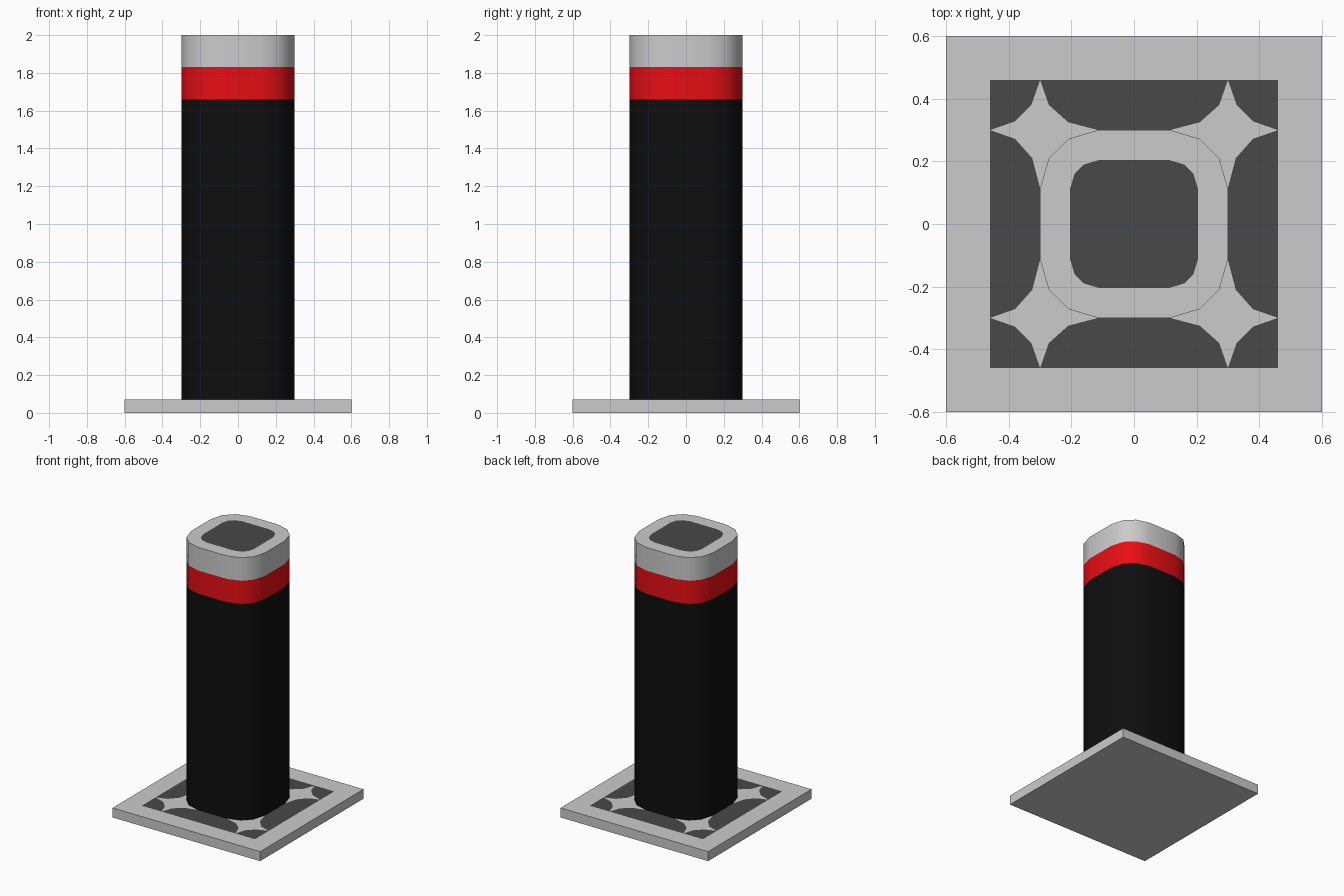
import bpy, bmesh

if "Cube" in bpy.data.objects:
    bpy.data.objects.remove(bpy.data.objects["Cube"])


def material(name, rgb):
    m = bpy.data.materials.new(name)
    m.diffuse_color = (*rgb, 1.0)
    m.use_nodes = True
    m.node_tree.nodes["Principled BSDF"].inputs["Base Color"].default_value = m.diffuse_color
    return m


def turn(points, k):
    """Rotate 2D points k quarter turns about the origin."""
    for _ in range(k):
        points = [(-y, x) for x, y in points]
    return points


def lift(points, z):
    return [(x, y, z) for x, y in points]


def build(name, polys, mats):
    """Make an object from (3D outline, material index) pairs."""
    bm = bmesh.new()
    for pts, mi in polys:
        f = bm.faces.new([bm.verts.new(p) for p in pts])
        f.material_index = mi
    bmesh.ops.remove_doubles(bm, verts=bm.verts, dist=0.0005)
    bmesh.ops.recalc_face_normals(bm, faces=bm.faces)
    me = bpy.data.meshes.new(name)
    bm.to_mesh(me)
    bm.free()
    for m in mats:
        me.materials.append(m)
    ob = bpy.data.objects.new(name, me)
    bpy.context.collection.objects.link(ob)
    return ob


grey = material("grey", (0.58, 0.58, 0.58))
dark = material("dark_grey", (0.065, 0.065, 0.065))
black = material("black", (0.0046, 0.0046, 0.0046))
red = material("red", (0.8, 0.0045, 0.007))

H = 0.07    # plate thickness
A = 0.46    # patterned square half width
B = 0.6     # plate half width
C = 0.3     # column half width

# Base plate: frame, dark corners, dark side panels and stars, per quarter
frame = [(-A, A), (-C, A), (C, A), (A, A), (B, B), (-B, B)]
corner = [(A, A), (C, A), (0.328, 0.38), (0.38, 0.328), (A, C)]
panel_half = [(0.115, C), (0.21, 0.325), (0.272, 0.38), (C, A)]
panel = [(-x, y) for x, y in reversed(panel_half)] + panel_half
star = (panel_half[::-1] + [(0.21, 0.272), (0.272, 0.21)]
        + [(y, x) for x, y in panel_half] + [(0.38, 0.328), (0.328, 0.38)])
plate = [(lift([(-B, -B), (-B, B), (B, B), (B, -B)], 0), 0)]
for k in range(4):
    for shape, mi in ((frame, 0), (corner, 1), (panel, 1), (star, 0)):
        plate.append((lift(turn(shape, k), H), mi))
    a, b = turn([(B, B), (-B, B)], k)
    plate.append(([(*a, 0), (*b, 0), (*b, H), (*a, H)], 0))
build("base_plate", plate, [grey, dark])


# Column outlines: rounded squares, four points per corner
def rounded(points):
    return [p for k in range(4) for p in turn(points, k)]


outer = rounded([(C, 0.115), (0.272, 0.21), (0.21, 0.272), (0.115, C)])
inner = rounded([(0.205, 0.11), (0.19, 0.16), (0.16, 0.19), (0.11, 0.205)])
n = len(outer)

# Column walls in three colour bands, then the rim and dark top panel
column = []
for z0, z1, mi in ((H, 1.66, 2), (1.66, 1.83, 3), (1.83, 2.0, 0)):
    for i in range(n):
        p, q = outer[i], outer[(i + 1) % n]
        column.append(([(*p, z0), (*q, z0), (*q, z1), (*p, z1)], mi))
for i in range(n):
    j = (i + 1) % n
    column.append((lift([outer[i], outer[j], inner[j], inner[i]], 2.0), 0))
column.append((lift(inner, 2.0), 1))
post = build("bollard_column", column, [grey, dark, black, red])

bpy.ops.object.select_all(action='DESELECT')
post.select_set(True)
bpy.context.view_layer.objects.active = post
bpy.ops.object.shade_smooth_by_angle(angle=0.7)
